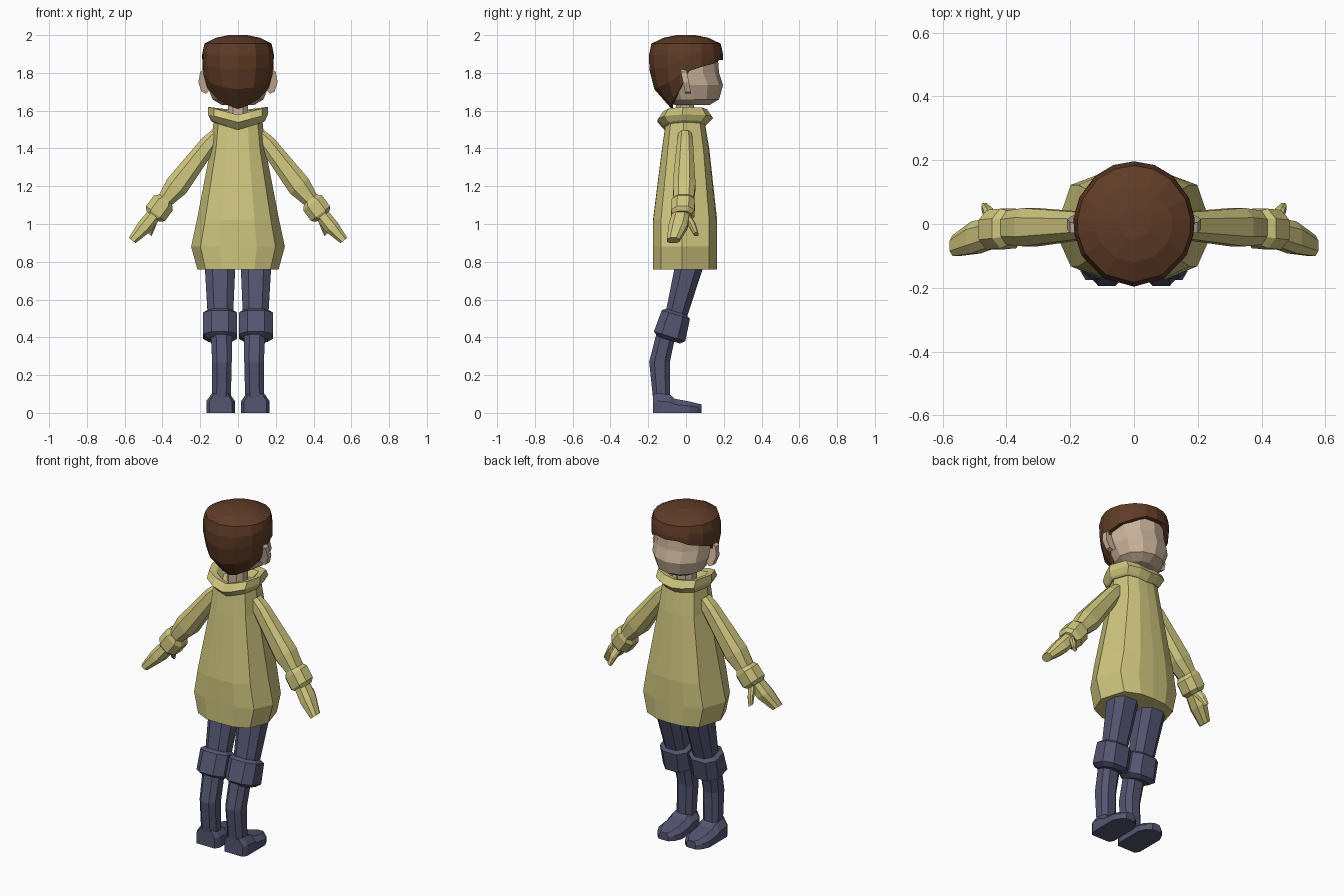
import bpy, bmesh
from math import sin, cos, radians
from mathutils import Vector as V

if "Cube" in bpy.data.objects:
    bpy.data.objects.remove(bpy.data.objects["Cube"])


def material(name, rgb):
    m = bpy.data.materials.new(name)
    m.diffuse_color = (*rgb, 1)
    m.use_nodes = True
    m.node_tree.nodes["Principled BSDF"].inputs["Base Color"].default_value = m.diffuse_color
    return m


YELLOW = material("coat_yellow", (0.62, 0.56, 0.21))
NAVY = material("trouser_navy", (0.088, 0.092, 0.165))
BROWN = material("hair_brown", (0.115, 0.045, 0.02))
SKIN = material("skin", (0.58, 0.44, 0.32))

OCT = [(1, .5), (.5, 1), (-.5, 1), (-1, .5), (-1, -.5), (-.5, -1), (.5, -1), (1, -.5)]
HALF = [(0, -1), (.4, -.99), (.8, -.75), (1, -.1), (.8, .75), (.4, .97)]
TORSO = HALF + [(0, 1)] + [(-x, y) for x, y in HALF[:0:-1]]


def loft(name, rings, mat, mirror=False):
    """Skin a list of equal-length point rings and cap both ends."""
    bm = bmesh.new()
    vs = [[bm.verts.new(p) for p in r] for r in rings]
    n = len(vs[0])
    for a, b in zip(vs, vs[1:]):
        for i in range(n):
            j = (i + 1) % n
            bm.faces.new((a[i], a[j], b[j], b[i]))
    bm.faces.new(vs[0][::-1])
    bm.faces.new(vs[-1])
    bmesh.ops.recalc_face_normals(bm, faces=bm.faces)
    me = bpy.data.meshes.new(name)
    bm.to_mesh(me)
    bm.free()
    me.materials.append(mat)
    ob = bpy.data.objects.new(name, me)
    bpy.context.collection.objects.link(ob)
    if mirror:
        ob.modifiers.new("mirror", 'MIRROR').use_mirror_merge = False
    return ob


def ring(c, u, v, a, b, profile=OCT):
    return [V(c) + V(u) * a * p + V(v) * b * q for p, q in profile]


X, Y = (1, 0, 0), (0, 1, 0)

# Coat body: flared, widest just above the hem
loft("coat_body", [ring((0, y, z), X, Y, a, b, TORSO) for y, z, a, b in [
    (-.005, .76, .215, .17), (-.005, .88, .248, .17), (-.005, 1.02, .218, .17),
    (-.002, 1.40, .145, .125), (-.004, 1.54, .13, .103)]], YELLOW)

# Folded collar, dipping to a V in the middle
collar = []
for z, a, b in [(1.54, .135, .108), (1.55, .145, .118), (1.58, .158, .147),
                (1.62, .158, .118), (1.61, .12, .085), (1.57, .085, .06)]:
    r = ring((0, -.004, z), X, Y, a, b, TORSO)
    for p, (s, t) in zip(r, TORSO):
        p.z -= (.042 if t < 0 else .02) * (1 - abs(s))
    collar.append(r)
loft("collar", collar, YELLOW)

# Sleeves, cuffs and hands run along a slanted line
N = (.78, 0, .62)


def limb(name, rows):
    loft(name, [ring((x, y, z), Y, N, w, h) for x, y, z, w, h in rows], YELLOW, True)


limb("sleeve", [(.11, -.005, 1.47, .035, .04), (.155, -.005, 1.425, .042, .046),
                (.325, -.01, 1.20, .06, .063), (.395, -.012, 1.115, .052, .04)])
limb("cuff", [(.382, -.013, 1.13, .055, .042), (.395, -.014, 1.112, .062, .064),
              (.437, -.018, 1.055, .062, .064), (.45, -.02, 1.04, .05, .045)])
limb("hand", [(.435, -.025, 1.06, .045, .038), (.495, -.042, .985, .05, .04),
              (.56, -.068, .913, .033, .023)])
limb("thumb", [(.44, .0, 1.04, .022, .024), (.455, .032, .995, .02, .022),
               (.468, .054, .945, .012, .014)])


# Legs: rings tilted about x
def leg(name, rows):
    loft(name, [ring((x, y, z), X, (0, cos(radians(t)), sin(radians(t))), a, b)
                for x, y, z, a, b, t in rows], NAVY, True)


leg("thigh", [(.095, .025, .82, .08, .075, 0), (.095, .013, .76, .08, .075, 0),
              (.093, -.062, .48, .065, .055, -15)])
leg("knee_pad", [(.095, -.052, .535, .07, .058, -17), (.095, -.054, .52, .09, .078, -17),
                 (.095, -.087, .405, .09, .087, -17), (.095, -.09, .385, .062, .06, -17)])
leg("shin", [(.088, -.105, .42, .056, .05, -10), (.085, -.14, .27, .052, .055, 0),
             (.088, -.13, .08, .05, .045, 0)])

# Shoes: heel-to-toe sections
loft("shoe", [[(.092 + s * w, y, z) for s, z in
               ((-1, 0), (1, 0), (1, h * .6), (.6, h), (-.6, h), (-1, h * .6))]
              for y, w, h in [(-.175, .06, .1), (-.15, .075, .105), (-.082, .075, .095),
                              (-.06, .075, .075), (.02, .075, .06), (.06, .055, .05),
                              (.082, .03, .045)]], NAVY, True)

# Neck and face
loft("neck", [ring((0, -.005, z), X, Y, .052, .048) for z in (1.54, 1.68)], SKIN)
ROUND = [(sin(radians(a)), cos(radians(a))) for a in range(0, 360, 30)]
loft("face", [ring((0, (f + k) / 2, z), X, Y, w, (f - k) / 2, ROUND) for z, w, f, k in [
    (1.63, .085, .125, -.06), (1.66, .135, .175, -.09), (1.735, .165, .196, -.13),
    (1.80, .168, .175, -.16), (1.92, .16, .165, -.17)]], SKIN)

# Ears: thin plates leaning forward at the bottom
EAR = [(.15, 1.80), (.18, 1.82), (.20, 1.805), (.21, 1.75), (.193, 1.70), (.17, 1.69), (.15, 1.71)]
loft("ear", [[(x, d + (1.76 - z) * .2, z) for x, z in EAR] for d in (-.018, .014)], SKIN, True)

# Hair cap: rounded crown whose lower edge drops from fringe to nape
CAP = [(1.61, .075), (1.66, .125), (1.71, .162), (1.80, .187), (1.90, .191),
       (1.955, .178), (1.985, .12), (2.0, .05)]
EDGE = {0: 1.868, 20: 1.872, 40: 1.85, 65: 1.832, 85: 1.81, 100: 1.72,
        120: 1.66, 150: 1.625, 180: 1.61}
COLS = [(a, z) for a, z in EDGE.items()] + [(360 - a, z) for a, z in list(EDGE.items())[-2:0:-1]]


def cap_radius(z):
    for (z0, r0), (z1, r1) in zip(CAP, CAP[1:]):
        if z <= z1:
            return r0 + (r1 - r0) * max(0, z - z0) / (z1 - z0)
    return CAP[-1][1]


def hair_ring(height, scale=1):
    r = []
    for a, edge in COLS:
        z = edge + (1.955 - edge) * height
        k = cap_radius(z) * scale
        r.append((k * sin(radians(a)), 1.03 * k * cos(radians(a)), z))
    return r


def crown(z):
    k = cap_radius(z)
    return [(k * sin(radians(a)), k * cos(radians(a)), z) for a, _ in COLS]


loft("hair", [hair_ring(.12, .8), hair_ring(0, .86), hair_ring(0)] +
     [hair_ring(h) for h in (.3, .6, .82, 1)] + [crown(1.985), crown(2.0)], BROWN)
